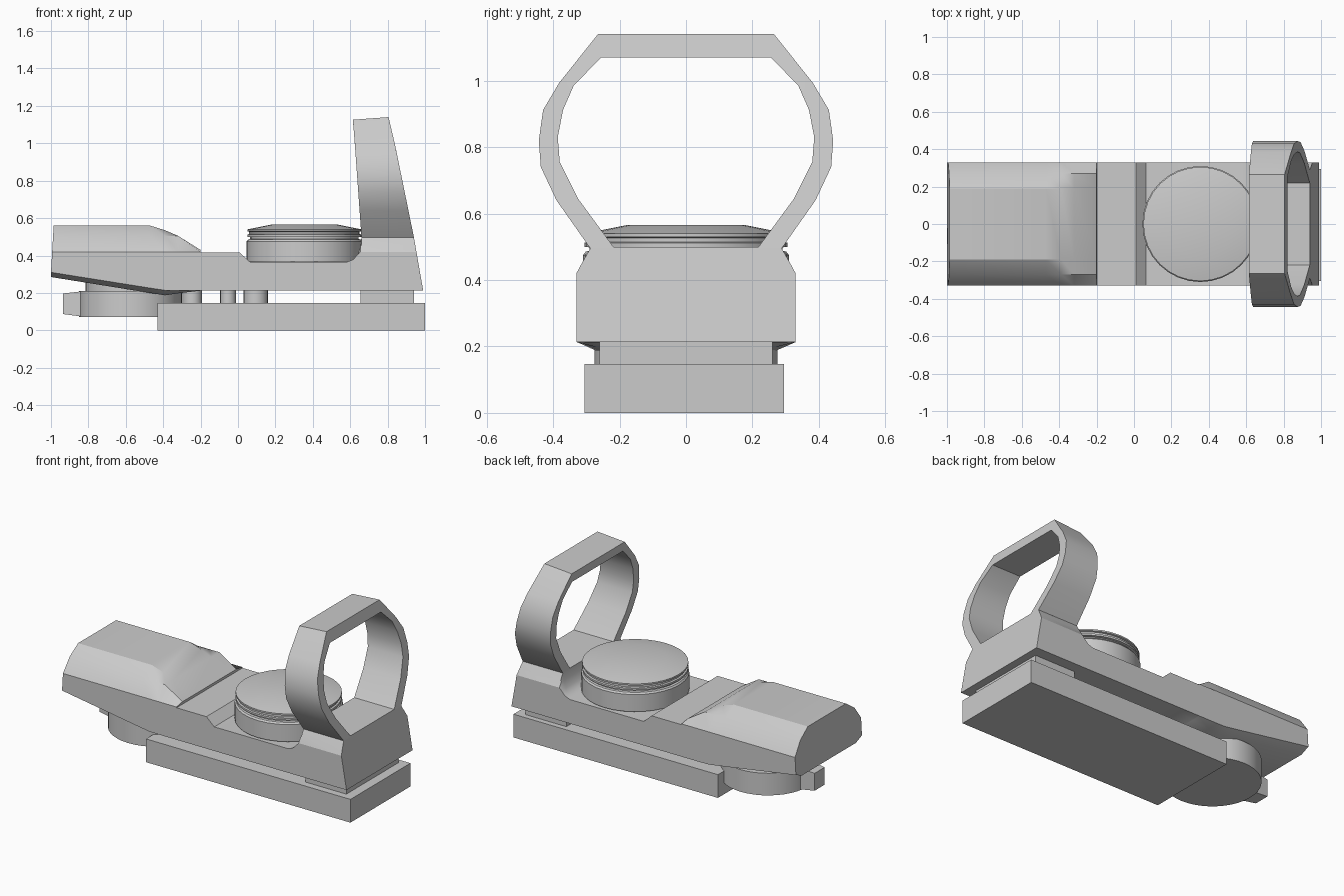
import bpy, bmesh
from math import radians, sin, cos, pi

if "Cube" in bpy.data.objects:
    bpy.data.objects.remove(bpy.data.objects["Cube"])


def make(name, verts, faces, angle=None):
    me = bpy.data.meshes.new(name)
    me.from_pydata(verts, [], faces)
    bm = bmesh.new()
    bm.from_mesh(me)
    bmesh.ops.remove_doubles(bm, verts=bm.verts, dist=1e-5)
    bmesh.ops.recalc_face_normals(bm, faces=bm.faces)
    bm.to_mesh(me)
    bm.free()
    ob = bpy.data.objects.new(name, me)
    bpy.context.collection.objects.link(ob)
    if angle:
        bpy.ops.object.select_all(action='DESELECT')
        ob.select_set(True)
        bpy.context.view_layer.objects.active = ob
        bpy.ops.object.shade_smooth_by_angle(angle=radians(angle))
    return ob


def loft(name, rings, angle=None):
    n = len(rings[0])
    verts = [v for r in rings for v in r]
    faces = [(k * n + i, k * n + (i + 1) % n, (k + 1) * n + (i + 1) % n, (k + 1) * n + i)
             for k in range(len(rings) - 1) for i in range(n)]
    last = (len(rings) - 1) * n
    faces += [tuple(range(n)), tuple(range(last, last + n))]
    return make(name, verts, faces, angle)


def lathe(name, x, y, profile, sides=32, angle=35):
    rings = [[(x + r * cos(2 * pi * i / sides), y + r * sin(2 * pi * i / sides), z)
              for i in range(sides)] for r, z in profile]
    return loft(name, rings, angle)


def box(name, x0, x1, y0, y1, z0, z1):
    return loft(name, [[(x, y0, z0), (x, y1, z0), (x, y1, z1), (x, y0, z1)] for x in (x0, x1)])


# Body: cross-sections along x, each clipped at its own top height
HOOD = [(.33, .42), (.27, .505), (.19, .56)]
BLOCK = [(.33, .42), (.31, .457), (.285, .5)]


def section(x, top, zb, zs, shape, x_top=None):
    half = [(.27, zb), (.33, zs)] + [(y, min(z, top)) for y, z in shape]
    both = half + [(-y, z) for y, z in reversed(half)]
    xt = x if x_top is None else x_top
    return [(x + (xt - x) * max(0, (z - zs) / (.5 - zs)), y, z) for y, z in both]


stations = [section(-1, .56, .285, .31, HOOD, -.989)]
for x, top, zb, zs in [(-.47, .56, .2, .226), (-.39, .535, .187, .214),
                       (-.32, .505, .198, .213), (-.2, .43, .212, .213)]:
    stations.append(section(x, top, zb, zs, HOOD))
for x, top in [(-.199, .415), (.01, .415), (.065, .365), (.58, .365), (.615, .378),
               (.64, .405), (.655, .45), (.66, .5)]:
    stations.append(section(x, top, .213, .213, BLOCK))
stations.append(section(.99, .5, .213, .213, BLOCK, .94))
loft("body", stations, 28)

# Mounting rail and the spacer under the window block
box("mount_rail", -.43, 1, -.305, .295, 0, .147)
box("rail_spacer", .655, .94, -.26, .26, .14, .22)

# Window frame: arch of outer and inner outlines with slanted front and back
outer = [(.288, .495), (.39, .64), (.437, .74), (.443, .82), (.43, .912), (.382, .993), (.265, 1.14)]
inner = [(.215, .495), (.325, .645), (.38, .755), (.386, .83), (.37, .912), (.338, .985), (.255, 1.07)]
outer += [(-y, z) for y, z in reversed(outer)]
inner += [(-y, z) for y, z in reversed(inner)]


def back_x(z):
    return .66 - .045 * (z - .5) / .63


def front_x(z):
    return .94 - .2 * (z - .5) / 1 if z < .5 else .94 - .1 * (z - .5) / .49 if z < .99 \
        else .84 - .035 * (z - .99) / .15


frame = []
for (yo, zo), (yi, zi) in zip(outer, inner):
    drop = .014 if zo > 1.1 else 0
    frame.append([(back_x(zo), yo, zo - drop), (front_x(zo), yo, zo),
                  (front_x(zi), yi, zi), (back_x(zi), yi, zi)])
loft("window_frame", frame, 32)

# Brightness dial on the deck
lathe("dial", .355, 0, [(.3, .355), (.31, .37), (.31, .475), (.302, .485), (.29, .488),
                        (.29, .498), (.305, .5), (.305, .512), (.295, .515), (.295, .527),
                        (.305, .53), (.305, .54), (.18, .565)], 32, 25)

# Clamp disc under the hood, with its neck and thumb tab
lathe("clamp_disc", -.575, 0, [(.275, .07), (.275, .21)], 40)
lathe("clamp_neck", -.575, 0, [(.24, .2), (.24, .3)], 40)
loft("clamp_tab", [[(x, -w, lo), (x, w, lo), (x, w, hi), (x, -w, hi)]
                   for x, w, lo, hi in [(-.935, .05, .087, .197), (-.83, .06, .073, .209)]])

# Posts between rail and body
for i, (x, r) in enumerate([(-.245, .053), (-.053, .042), (.095, .065)]):
    lathe(f"post_{i + 1}", x, 0, [(r, .14), (r, .22)], 20)
